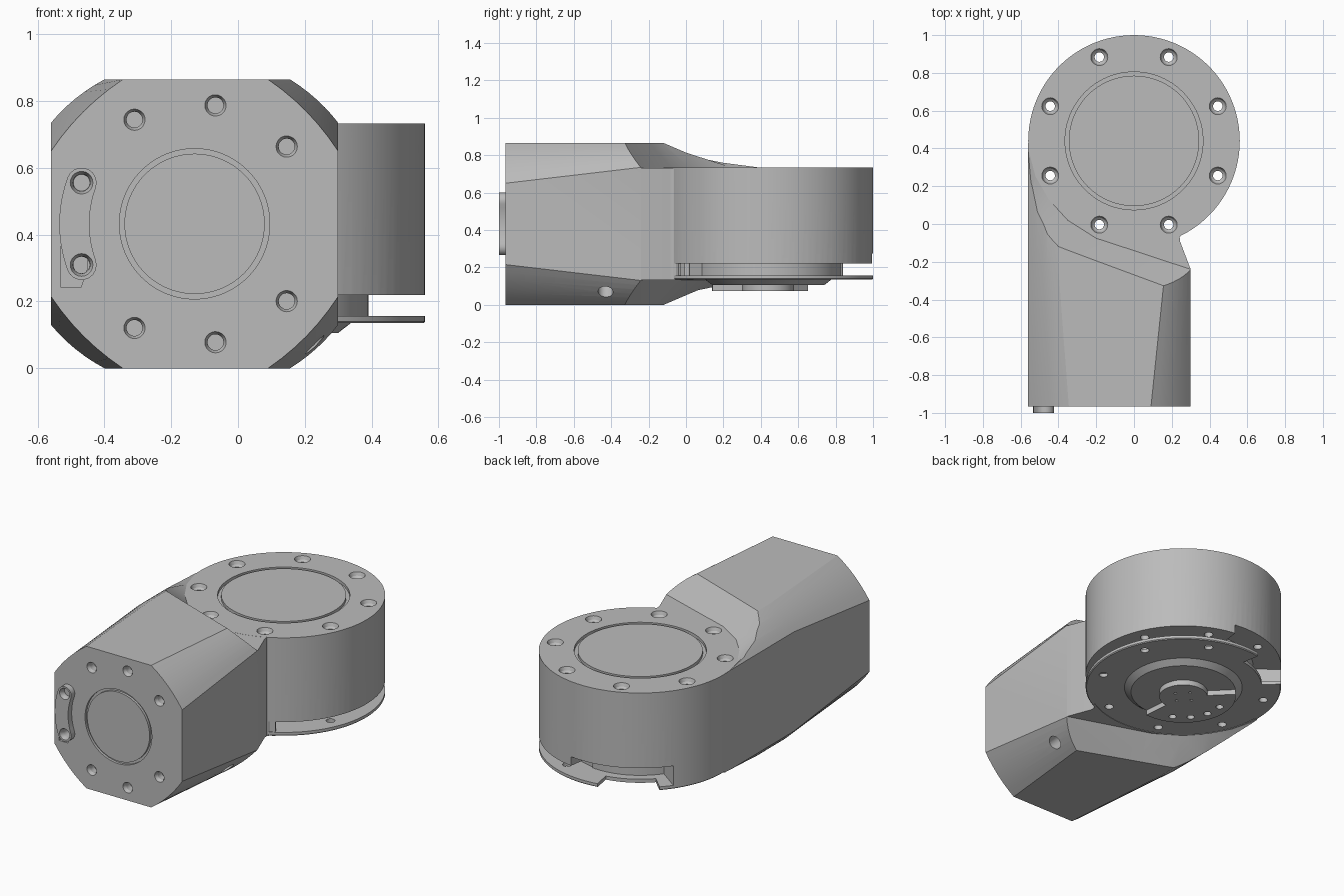
import bpy, bmesh, math
from mathutils import Matrix, Vector

if "Cube" in bpy.data.objects:
    bpy.data.objects.remove(bpy.data.objects["Cube"])

grey = bpy.data.materials.new("machined grey")
grey.use_nodes = True
COLOUR = (0.5, 0.5, 0.5, 1)
grey.diffuse_color = COLOUR
grey.node_tree.nodes["Principled BSDF"].inputs["Base Color"].default_value = COLOUR

DRUM = Matrix.Translation((0, 0.44, 0))
FRONT = Matrix.Translation((-0.13, -0.965, 0.4325)) @ Matrix.Rotation(math.pi / 2, 4, 'X')
MID_Z = 0.4325


def finish(bm, name, matrix=Matrix()):
    bmesh.ops.remove_doubles(bm, verts=bm.verts, dist=1e-5)
    bmesh.ops.delete(bm, geom=[e for e in bm.edges if not e.link_faces], context='EDGES')
    bmesh.ops.transform(bm, matrix=matrix, verts=bm.verts)
    bmesh.ops.recalc_face_normals(bm, faces=bm.faces)
    mesh = bpy.data.meshes.new(name)
    bm.to_mesh(mesh)
    bm.free()
    mesh.materials.append(grey)
    ob = bpy.data.objects.new(name, mesh)
    bpy.context.collection.objects.link(ob)
    return ob


def loft(name, rings, matrix=Matrix(), caps=True):
    """Skin a list of closed rings that have equal point counts."""
    bm = bmesh.new()
    rows = [[bm.verts.new(p) for p in ring] for ring in rings]
    n = len(rows[0])
    for a, b in zip(rows, rows[1:]):
        for i in range(n):
            j = (i + 1) % n
            bm.faces.new((a[i], a[j], b[j], b[i]))
    if caps:
        bm.faces.new(rows[0])
        bm.faces.new(rows[-1])
    return finish(bm, name, matrix)


def sweep(name, profile, matrix=DRUM, start=0, end=360, steps=96):
    """Turn a closed (radius, height) profile around the local z axis."""
    rings = []
    for k in range(steps + 1):
        a = math.radians(start + (end - start) * k / steps)
        rings.append([(r * math.cos(a), r * math.sin(a), z) for r, z in profile])
    return loft(name, rings, matrix, end - start < 360)


def block(r0, r1, z0, z1):
    return [(r0, z0), (r1, z0), (r1, z1), (r0, z1)]


def extrude(name, outline, z0, z1, matrix=Matrix()):
    return loft(name, [[(x, y, z) for x, y in outline] for z in (z0, z1)], matrix)


def boolean(ob, cutter, operation='DIFFERENCE'):
    cutter.hide_render = True
    mod = ob.modifiers.new("cut", 'BOOLEAN')
    mod.operation, mod.solver, mod.object = operation, 'EXACT', cutter
    bpy.context.view_layer.objects.active = ob
    bpy.ops.object.modifier_apply(modifier=mod.name)
    bpy.data.objects.remove(cutter)


def polar(r, degrees, z=0):
    a = math.radians(degrees)
    return Vector((r * math.cos(a), r * math.sin(a), z))


def screw_hole(frame, r, angle, top, bottom, mouth=0.045):
    profile = [(0, bottom), (0.025, bottom), (0.025, top - 0.03), (mouth - 0.008, top - 0.02),
               (mouth, top), (mouth, top + 0.02), (0, top + 0.02)]
    return sweep("hole", profile, frame @ Matrix.Translation(polar(r, angle)), steps=20)


# Arm body: chamfered section that tapers from the front plate
def section(y, cl, cr, cz):
    x0, x1, z0, z1 = -0.56, 0.30, 0.0, 0.865
    corners = [((x1, z0), (x1 - cr, z0), (x1, z0 + cz)), ((x1, z1), (x1, z1 - cz), (x1 - cr, z1)),
               ((x0, z1), (x0 + cl, z1), (x0, z1 - cz)), ((x0, z0), (x0, z0 + cz), (x0 + cl, z0))]
    ring = []
    for c, a, b in corners:
        c, a, b = Vector(c), Vector(a), Vector(b)
        for k in range(7):
            t = k / 6
            p = a.lerp(b, t) + (c - (a + b) / 2) * 0.4 * t * (1 - t)
            ring.append((p.x, y, p.y))
    return ring


body = loft("arm_body", [section(-0.965, 0.215, 0.21, 0.215), section(-0.24, 0.16, 0.135, 0.13),
                         section(0.44, 0.16, 0.135, 0.13)])
footprint = [(-0.7, -1.1), (0.4, -1.1), (0.4, -0.24), (0.3, -0.24), (0.243, -0.09), (0.242, -0.07),
             (0.252, -0.053), (0.28, -0.04), (0.1, 0.3), (-0.3, 0.43), (-0.7, 0.43)]
boolean(body, extrude("footprint", footprint, -0.1, 1.0), 'INTERSECT')

# Sloped shoulders above and below, running down to the drum
foot = [(0.5, -0.306), (0.3, -0.24), (-0.2, -0.075), (-0.35, 0.02), (-0.45, 0.13),
        (-0.52, 0.25), (-0.56, 0.4), (-0.62, 0.6)]
crest = [(0.5, -0.455), (0.3, -0.38), (-0.2, -0.195), (-0.36, -0.135), (-0.5, -0.08),
         (-0.6, -0.03), (-0.7, 0.05), (-0.8, 0.2)]
back = [(-0.9, 0.9), (0.6, 0.9)]
for side in (1, -1):
    rings = []
    for k in (0, 1, 1.3):
        z = MID_Z + side * (0.3 + 0.1325 * k)
        ring = [Vector(f).lerp(Vector(c), k) for f, c in zip(foot + back, crest + back)]
        rings.append([(p.x, p.y, z) for p in ring])
    boolean(body, loft("shoulder", rings))
boolean(body, sweep("drum_seat", [(0, -0.1), (0.54, -0.1), (0.54, 1), (0, 1)]))

# Front plate: ring groove, screw holes, connector recess and side hole
boolean(body, sweep("groove", block(0.21, 0.225, -0.015, 0.05), FRONT))
for angle in (40, 80, 120, 240, 280, 320):
    boolean(body, screw_hole(FRONT, 0.36, angle, 0, -0.06, 0.032))
slot = [(-0.4, -0.19), (-0.34, -0.19), (-0.32, -0.13), (-0.32, 0.02), (-0.4, 0.02)]
boolean(body, extrude("recess", slot, -0.04, 0.05, FRONT))
bore = Matrix.Translation((0.23, -0.43, 0.07)) @ Matrix.Rotation(math.radians(135), 4, 'Y')
boolean(body, sweep("bore", [(0, -0.1), (0.04, -0.1), (0.04, 0.1), (0, 0.1)], bore, steps=32))

# Connector pad: curved capsule following the screw circle
pad_outline = [polar(0.405, 160 + 4 * k) for k in range(11)]
pad_outline += [polar(0.36, 200) + polar(0.045, 200 + 20 * k) for k in range(1, 9)]
pad_outline += [polar(0.315, 200 - 4 * k) for k in range(11)]
pad_outline += [polar(0.36, 160) + polar(0.045, -20 + 20 * k) for k in range(1, 9)]
pad = extrude("connector_pad", [(p.x, p.y) for p in pad_outline], -0.05, 0.035, FRONT)
for angle in (160, 200):
    boolean(pad, screw_hole(FRONT, 0.36, angle, 0.035, -0.03, 0.034))

# Round joint drum with its lower plate
drum = sweep("joint_drum", [(0, 0.135), (0.555, 0.135), (0.56, 0.14), (0.56, 0.733), (0, 0.733)])
boolean(drum, sweep("top_groove", block(0.345, 0.365, 0.715, 0.8)))
boolean(drum, sweep("side_gap", block(0.39, 0.7, 0.157, 0.22), start=-65, end=84))
boolean(drum, sweep("cable_gap", block(0.4, 0.7, 0.157, 0.275), start=82, end=144))
boolean(drum, sweep("plate_notch", block(0.45, 0.7, 0.1, 0.2), start=100, end=136))
for k in range(8):
    boolean(drum, screw_hole(DRUM, 0.48, 22.5 + 45 * k, 0.733, 0.1))

# Underside flange, raised sector and hub
flange = sweep("flange", [(0, 0.106), (0.30, 0.106), (0.34, 0.137), (0, 0.137)])
sector = sweep("raised_sector", block(0.12, 0.30, 0.075, 0.12), start=135, end=275)
for angle in (170, 195, 220, 245):
    boolean(sector, sweep("hole", [(0, 0.05), (0.022, 0.05), (0.022, 0.1), (0, 0.1)],
                          DRUM @ Matrix.Translation(polar(0.24, angle)), steps=16))
hub = sweep("hub", [(0, 0.073), (0.138, 0.073), (0.138, 0.12), (0, 0.12)])
for k in range(4):
    boolean(hub, sweep("hole", [(0, 0.05), (0.009, 0.05), (0.009, 0.1), (0, 0.1)],
                       DRUM @ Matrix.Translation(polar(0.06, 90 * k)), steps=10))

# Smooth shading with crisp edges
for ob in (body, pad, drum, flange, sector, hub):
    bpy.ops.object.select_all(action='DESELECT')
    ob.select_set(True)
    bpy.context.view_layer.objects.active = ob
    bpy.ops.object.shade_smooth_by_angle(angle=math.radians(25))
